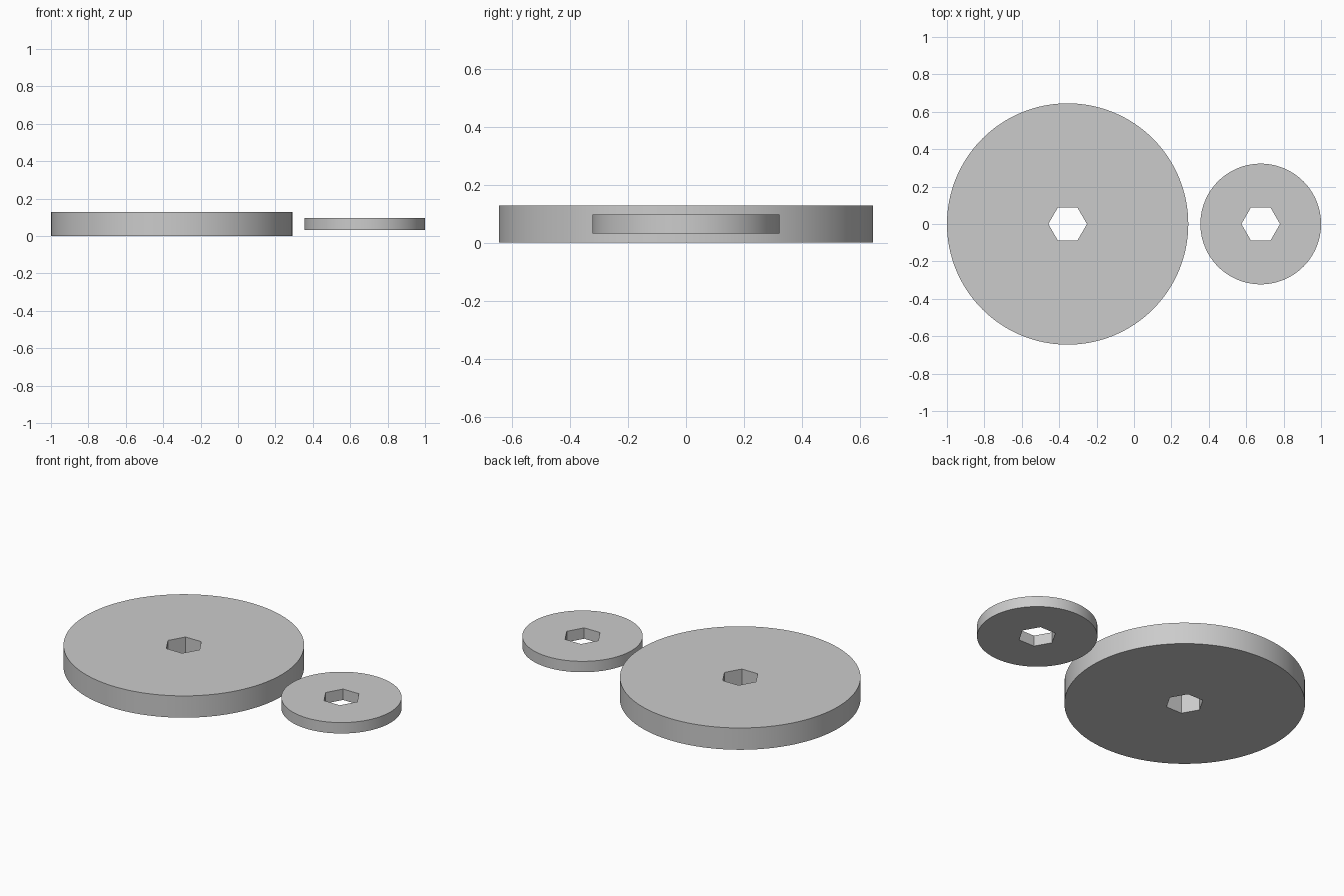
import bpy
import bmesh
from math import cos, sin, tau, radians

cube = bpy.data.objects.get("Cube")
if cube:
    bpy.data.objects.remove(cube)

UNIT = 2 / 31          # thickness of the small disc
HEX_RADIUS = 1.6 * UNIT

grey = bpy.data.materials.new("light grey")
grey.use_nodes = True
colour = (0.6, 0.6, 0.6, 1)
grey.diffuse_color = colour
grey.node_tree.nodes["Principled BSDF"].inputs["Base Color"].default_value = colour


def add_ring(bm, radius, sides):
    """Closed loop of edges with a corner on the x axis."""
    verts = [bm.verts.new((radius * cos(tau * i / sides), radius * sin(tau * i / sides), 0))
             for i in range(sides)]
    return [bm.edges.new((verts[i - 1], verts[i])) for i in range(sides)]


def make_disc(name, radius, height, x, z):
    """Round disc with a hexagonal hole through its middle."""
    bm = bmesh.new()
    edges = add_ring(bm, radius, 128) + add_ring(bm, HEX_RADIUS, 6)
    bmesh.ops.triangle_fill(bm, edges=edges, use_beauty=True, normal=(0, 0, 1))
    # Thicken the flat outline into a solid
    raised = bmesh.ops.extrude_face_region(bm, geom=bm.faces[:], use_keep_orig=True)
    top = [g for g in raised["geom"] if isinstance(g, bmesh.types.BMVert)]
    bmesh.ops.translate(bm, verts=top, vec=(0, 0, height))
    bmesh.ops.recalc_face_normals(bm, faces=bm.faces[:])

    mesh = bpy.data.meshes.new(name)
    bm.to_mesh(mesh)
    bm.free()
    mesh.materials.append(grey)
    disc = bpy.data.objects.new(name, mesh)
    disc.location = (x, 0, z)
    bpy.context.collection.objects.link(disc)

    # Smooth rim, crisp edges
    bpy.ops.object.select_all(action="DESELECT")
    disc.select_set(True)
    bpy.context.view_layer.objects.active = disc
    bpy.ops.object.shade_smooth_by_angle(angle=radians(30))
    return disc


make_disc("large_disc", 10 * UNIT, 2 * UNIT, -1 + 10 * UNIT, 0)
make_disc("small_disc", 5 * UNIT, UNIT, 1 - 5 * UNIT, UNIT / 2)
